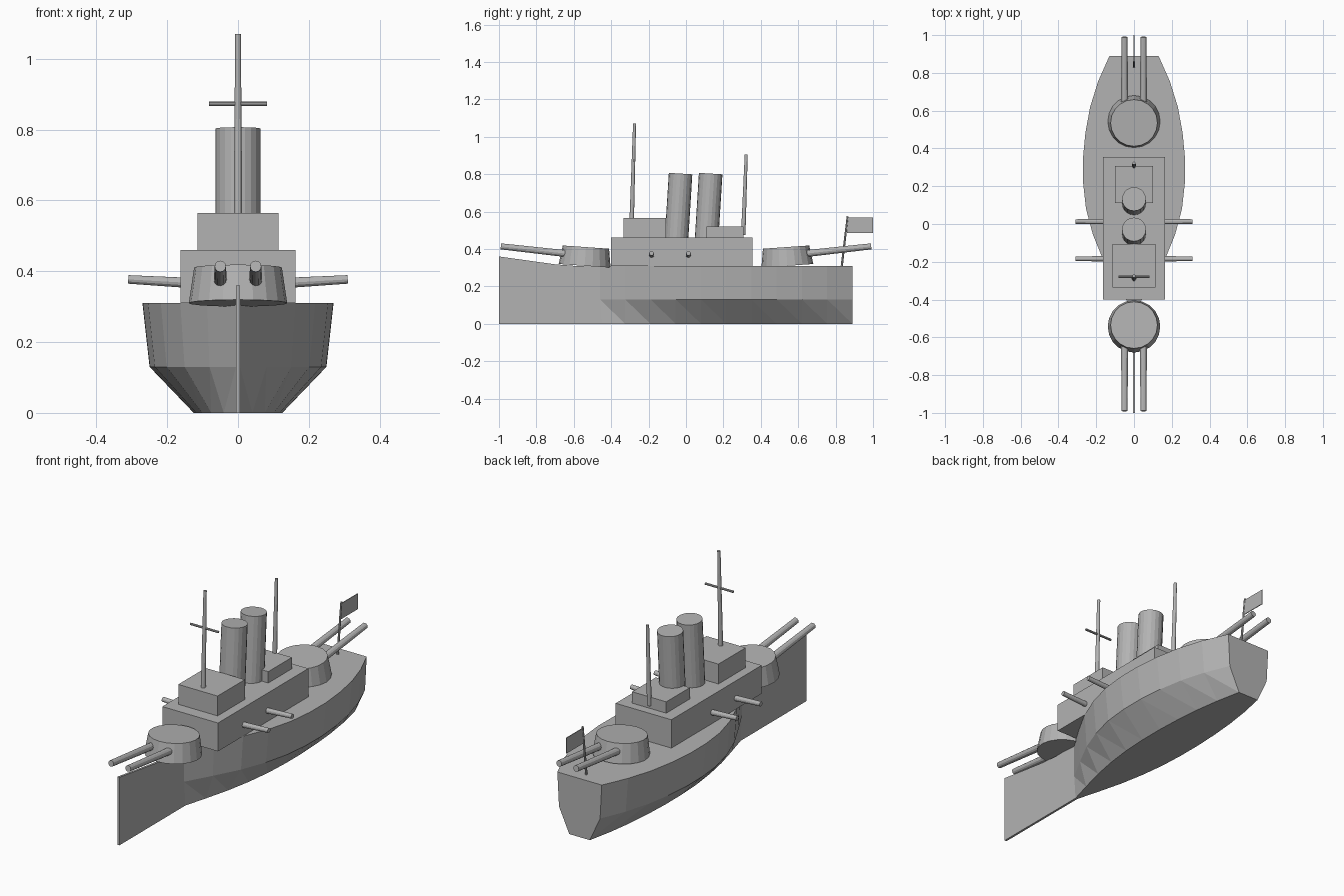
import bpy, bmesh
from mathutils import Vector, Matrix

cube = bpy.data.objects.get("Cube")
if cube:
    bpy.data.objects.remove(cube, do_unlink=True)

grey = bpy.data.materials.new("ship grey")
grey.use_nodes = True
grey.diffuse_color = (0.45, 0.45, 0.45, 1)
grey.node_tree.nodes["Principled BSDF"].inputs["Base Color"].default_value = grey.diffuse_color


def finish(name, bm):
    bmesh.ops.recalc_face_normals(bm, faces=bm.faces)
    mesh = bpy.data.meshes.new(name)
    bm.to_mesh(mesh)
    bm.free()
    mesh.materials.append(grey)
    obj = bpy.data.objects.new(name, mesh)
    bpy.context.scene.collection.objects.link(obj)
    return obj


def box(name, x, y, z):
    """Box spanning the (low, high) pairs on each axis."""
    bm = bmesh.new()
    size = [b - a for a, b in (x, y, z)]
    mid = [(a + b) / 2 for a, b in (x, y, z)]
    bmesh.ops.create_cube(bm, size=1, matrix=Matrix.Translation(mid) @ Matrix.Diagonal((*size, 1)))
    return finish(name, bm)


def rod(name, start, end, r1, r2, sides=12):
    """Tapered cylinder from start to end."""
    a, b = Vector(start), Vector(end)
    turn = (b - a).to_track_quat('Z', 'Y').to_matrix().to_4x4()
    bm = bmesh.new()
    bmesh.ops.create_cone(bm, cap_ends=True, segments=sides, radius1=r1, radius2=r2,
                          depth=(b - a).length, matrix=Matrix.Translation((a + b) / 2) @ turn)
    return finish(name, bm)


# Hull: ten bays of a chined section, scaled by the deck half width
BOW, STERN, DECK = -0.46, 0.89, 0.31
half_widths = [0.006, 0.087, 0.163, 0.218, 0.254, 0.269, 0.27, 0.257, 0.232, 0.19, 0.13]
section = [(1, DECK), (0.925, 0.13), (0.463, 0)]
bm = bmesh.new()
rings = []
for i, w in enumerate(half_widths):
    y = BOW + (STERN - BOW) * i / (len(half_widths) - 1)
    right = [bm.verts.new((-w * s, y, z)) for s, z in section]
    left = [bm.verts.new((w * s, y, z)) for s, z in section]
    rings.append((right, left))
for a, b in zip(rings, rings[1:]):
    for p, q in zip(a, b):
        bm.faces.new((p[0], q[0], q[1], p[1]))
        bm.faces.new((p[1], q[1], q[2]))
        bm.faces.new((p[1], q[2], p[2]))
    for k in (0, 2):
        bm.faces.new((a[0][k], b[0][k], b[1][k], a[1][k]))
for right, left in (rings[0], rings[-1]):
    bm.faces.new(right + left[::-1])
finish("hull", bm)

# Thin upright bow blade with a rising top edge
profile = [(-1, 0), (BOW + 0.01, 0), (BOW + 0.01, DECK), (-0.6, DECK), (-0.7, 0.318), (-0.83, 0.336), (-1, 0.36)]
bm = bmesh.new()
blade = bm.faces.new([bm.verts.new((-0.006, y, z)) for y, z in profile])
extruded = bmesh.ops.extrude_face_region(bm, geom=[blade])["geom"]
bmesh.ops.translate(bm, vec=(0.012, 0, 0), verts=[v for v in extruded if isinstance(v, bmesh.types.BMVert)])
finish("bow_blade", bm)

# Superstructure
box("deckhouse", (-0.163, 0.163), (-0.4, 0.355), (DECK, 0.46))
box("bridge", (-0.115, 0.115), (-0.335, -0.107), (0.46, 0.565))
box("aft_cabin", (-0.1, 0.1), (0.11, 0.308), (0.46, 0.52))

# Turrets with twin guns, fore and aft
for end, f in (("front", -1), ("aft", 1)):
    rod(end + "_turret", (0, f * 0.542, DECK), (0, f * 0.535, 0.41), 0.139, 0.124, 20)
    for side, s in (("left", 1), ("right", -1)):
        rod(f"{end}_turret_gun_{side}", (s * 0.05, f * 0.56, 0.366), (s * 0.05, f * 0.99, 0.414), 0.019, 0.016)

# Side guns
for side, s in (("left", 1), ("right", -1)):
    for place, y in (("front", -0.184), ("aft", 0.013)):
        rod(f"{place}_side_gun_{side}", (s * 0.1, y, 0.365), (s * 0.31, y, 0.377), 0.015, 0.012)

# Raked funnels
for place, y in (("front", -0.051), ("aft", 0.11)):
    rod(place + "_funnel", (0, y, 0.45), (0, y + 0.022, 0.803), 0.063, 0.063, 20)

# Masts, yard and flag
rod("fore_mast", (0, -0.29, 0.56), (0, -0.275, 1.07), 0.012, 0.008)
rod("yard", (-0.082, -0.279, 0.873), (0.082, -0.279, 0.873), 0.006, 0.006, 8)
rod("aft_mast", (0, 0.306, 0.475), (0, 0.322, 0.905), 0.012, 0.008)
rod("flagstaff", (0, 0.833, DECK), (0, 0.864, 0.575), 0.006, 0.005, 8)
box("flag", (-0.002, 0.002), (0.86, 1.0), (0.485, 0.567))
